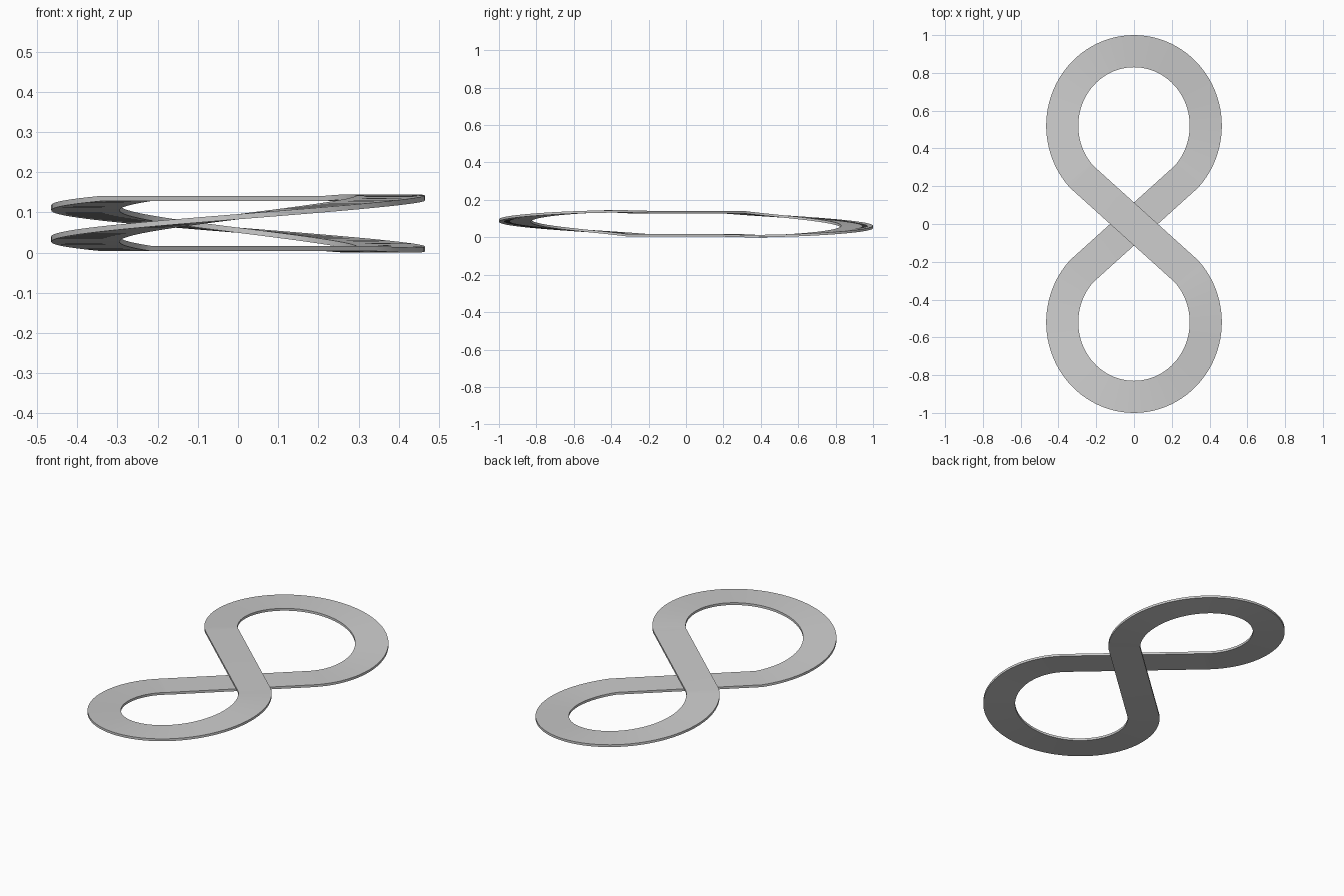
import bpy, bmesh
from math import sin, cos, radians

if "Cube" in bpy.data.objects:
    bpy.data.objects.remove(bpy.data.objects["Cube"])

SEG = 64                       # steps round each loop
HALF_T = 0.0065                # half thickness of the ribbon
CENTRE_Y = 0.52
OUTER, INNER = (0.465, 0.48), (0.295, 0.31)
LOW, HIGH = 0.011, 0.1355
KEYS = [(0, HIGH), (1/6, 0.1362), (0.5, 0.09), (5/6, 0.035), (1, LOW)]


def descent(t):
    """Smooth height curve through the key heights."""
    z = 0
    for i, (ti, zi) in enumerate(KEYS):
        for j, (tj, _) in enumerate(KEYS):
            if i != j:
                zi *= (t - tj) / (ti - tj)
        z += zi
    return z


def loop_edges(side):
    """Left/right ribbon edges of one loop: side -1 = front (descends), +1 = back (climbs)."""
    rows = []
    for i in range(SEG + 1):
        t = i / SEG
        a = radians(-43 + 266 * t)
        z = descent(t) if side < 0 else LOW + HIGH - descent(t)
        pts = [(rx * cos(a), side * (CENTRE_Y + ry * sin(a)), z)
               for rx, ry in (OUTER, INNER)]
        rows.append(pts if side < 0 else pts[::-1])
    return rows


# Closed figure-eight ribbon: two loops joined by crossing straights
bm = bmesh.new()
rings = []
for p, q in loop_edges(-1) + loop_edges(1):
    rings.append([bm.verts.new((x, y, z + dz)) for (x, y, z), dz in
                  ((p, HALF_T), (q, HALF_T), (q, -HALF_T), (p, -HALF_T))])
for i, r in enumerate(rings):
    s = rings[(i + 1) % len(rings)]
    for k in range(4):
        m = (k + 1) % 4
        bm.faces.new((r[k], r[m], s[m], s[k]))
bmesh.ops.recalc_face_normals(bm, faces=bm.faces)
mesh = bpy.data.meshes.new("figure_eight_track")
bm.to_mesh(mesh)
bm.free()
track = bpy.data.objects.new("figure_eight_track", mesh)
bpy.context.collection.objects.link(track)
bpy.context.view_layer.objects.active = track
track.select_set(True)

# Rest the lowest point on the ground
low = min(v.co.z for v in mesh.vertices)
for v in mesh.vertices:
    v.co.z -= low
bpy.ops.object.shade_smooth_by_angle(angle=radians(30))
